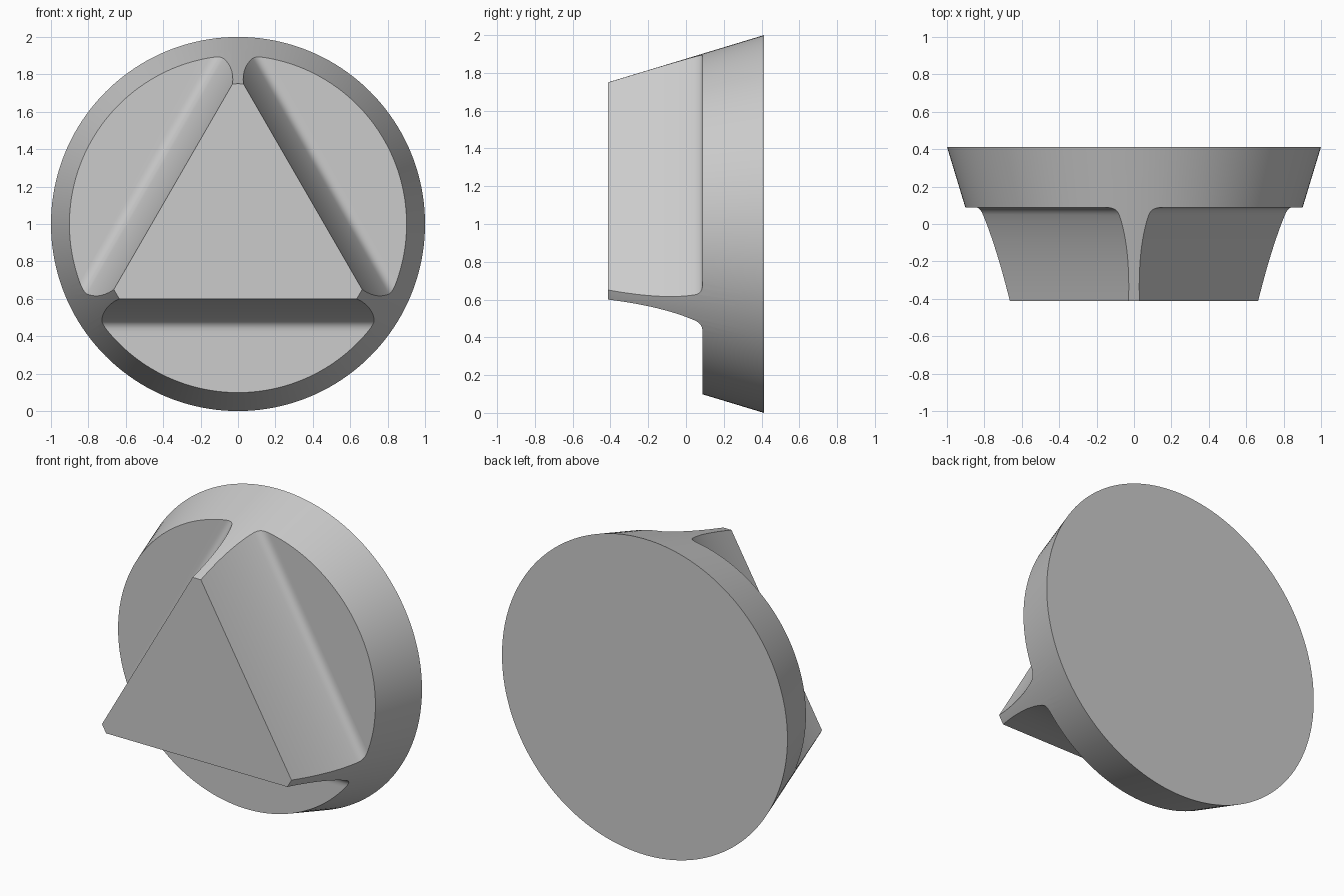
import bpy, bmesh
from math import radians
from mathutils import Matrix, Vector
from mathutils.geometry import interpolate_bezier

if "Cube" in bpy.data.objects:
    bpy.data.objects.remove(bpy.data.objects["Cube"])

HALF = 0.413  # half depth along y

# Tapered round body, wide end at the back
bpy.ops.mesh.primitive_cone_add(vertices=160, radius1=1.0, radius2=0.75, depth=2 * HALF,
                                location=(0, 0, 1), rotation=(radians(90), 0, 0))
knob = bpy.context.object
knob.name = "knob_body"

# Scoop profile (y, height from axis): gently curved wall, then a fillet into the flat ledge
def bez(a, b, c, d, n):
    return [p.to_2d() for p in interpolate_bezier(*[Vector((*q, 0)) for q in (a, b, c, d)], n)]

wall = bez((-HALF, -0.40), (-0.25, -0.42), (-0.08, -0.455), (0.045, -0.51), 14)
fillet = bez((0.045, -0.51), (0.074, -0.523), (0.088, -0.54), (0.088, -0.575), 9)
profile = [(-0.6, -0.385)] + wall + fillet[1:] + [(0.086, -1.5), (-0.6, -1.5)]

def scoop_cutter(index):
    bm = bmesh.new()
    face = bm.faces.new([bm.verts.new((-1.5, y, z)) for y, z in profile])
    ext = bmesh.ops.extrude_face_region(bm, geom=[face])
    bmesh.ops.translate(bm, vec=(3, 0, 0),
                        verts=[g for g in ext["geom"] if isinstance(g, bmesh.types.BMVert)])
    bmesh.ops.recalc_face_normals(bm, faces=bm.faces)
    bm.transform(Matrix.Translation((0, 0, 1)) @ Matrix.Rotation(radians(120 * index), 4, 'Y'))
    me = bpy.data.meshes.new("scoop_cutter")
    bm.to_mesh(me)
    bm.free()
    ob = bpy.data.objects.new(f"scoop_cutter_{index}", me)
    bpy.context.collection.objects.link(ob)
    ob.hide_render = True
    return ob

# Three scoops leave the raised triangular grip
for i in range(3):
    cutter = scoop_cutter(i)
    mod = knob.modifiers.new("scoop", 'BOOLEAN')
    mod.operation = 'DIFFERENCE'
    mod.solver = 'EXACT'
    mod.object = cutter
    bpy.context.view_layer.objects.active = knob
    bpy.ops.object.modifier_apply(modifier=mod.name)
    bpy.data.objects.remove(cutter)

bpy.ops.object.select_all(action='DESELECT')
knob.select_set(True)
bpy.context.view_layer.objects.active = knob
bpy.ops.object.shade_smooth_by_angle(angle=radians(25))
